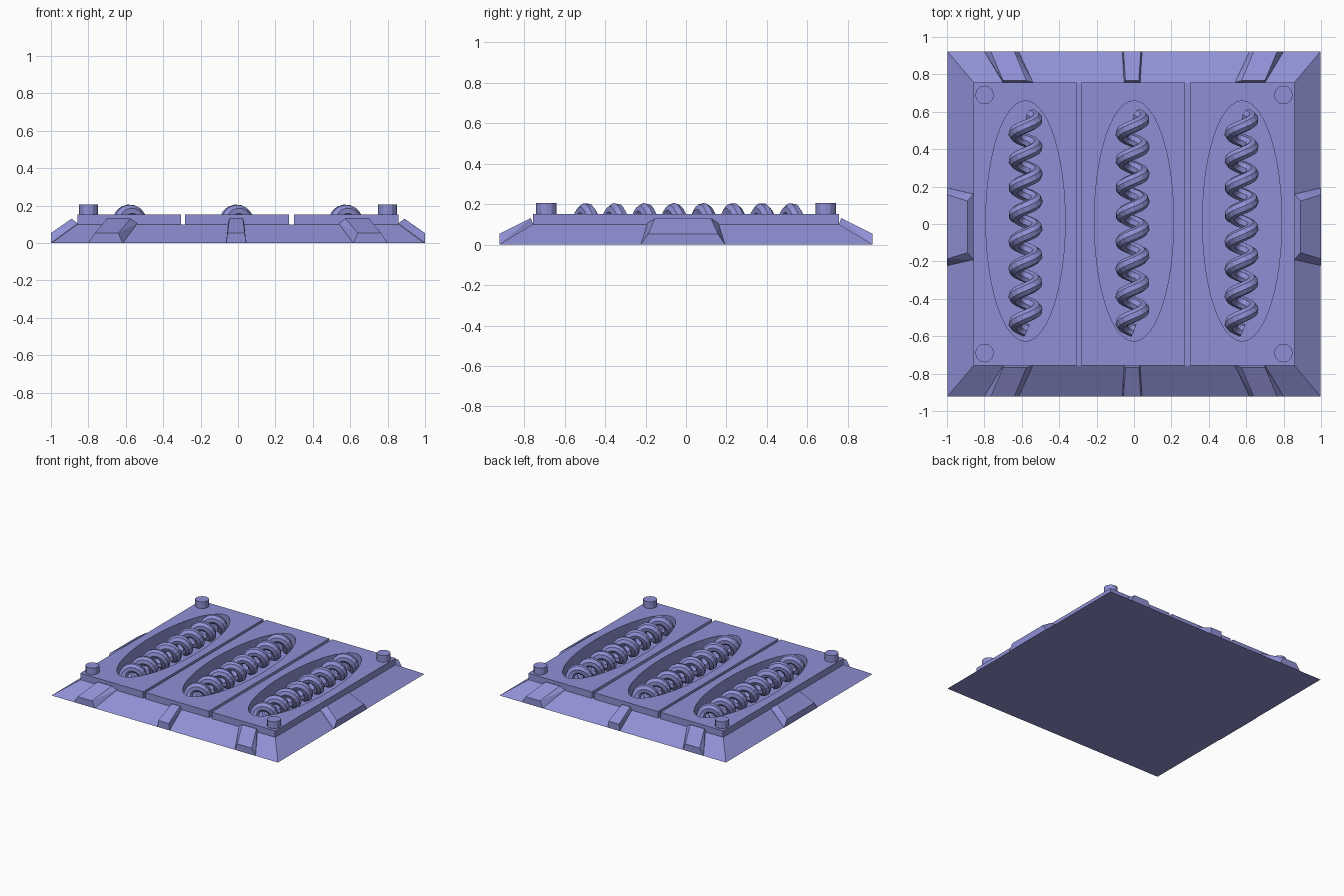
import bpy, bmesh, math

if "Cube" in bpy.data.objects:
    bpy.data.objects.remove(bpy.data.objects["Cube"])

TOP, DECK = 0.10, 0.152
BX, BY = 0.997, 0.922
DX, DY = 0.858, 0.757
TRAYS = (-0.58, 0.0, 0.578)
COILS = (-0.58, -0.008, 0.575)

paint = bpy.data.materials.new("blue_violet")
paint.diffuse_color = (0.275, 0.28, 0.66, 1)
paint.use_nodes = True
paint.node_tree.nodes["Principled BSDF"].inputs["Base Color"].default_value = paint.diffuse_color


def hull(name, pts):
    me = bpy.data.meshes.new(name)
    bm = bmesh.new()
    for p in pts:
        bm.verts.new(p)
    bmesh.ops.convex_hull(bm, input=bm.verts)
    bmesh.ops.dissolve_limit(bm, angle_limit=0.01, verts=bm.verts, edges=bm.edges)
    bmesh.ops.recalc_face_normals(bm, faces=bm.faces)
    bm.to_mesh(me)
    bm.free()
    me.materials.append(paint)
    ob = bpy.data.objects.new(name, me)
    bpy.context.collection.objects.link(ob)
    return ob


def cylinder(name, loc, rx, ry, height, sides):
    bpy.ops.mesh.primitive_cylinder_add(vertices=sides, radius=1, depth=1, location=loc)
    ob = bpy.context.object
    ob.name = name
    ob.scale = (rx, ry, height)
    bpy.ops.object.transform_apply(location=False, rotation=False, scale=True)
    ob.data.materials.append(paint)
    return ob


def cut(ob, cutters):
    bpy.context.view_layer.objects.active = ob
    for c in cutters:
        m = ob.modifiers.new("recess", 'BOOLEAN')
        m.object, m.operation, m.solver = c, 'DIFFERENCE', 'EXACT'
        bpy.ops.object.modifier_apply(modifier=m.name)


# Oval recess cutters
cutters = [cylinder("recess_cutter", (x, 0.016, 0.165), 0.212, 0.643, 0.30, 48) for x in TRAYS]

# Sloped base
base = hull("base", [(sx * x, sy * y, z) for x, y, z in ((BX, BY, 0), (DX, DY, TOP))
                     for sx in (-1, 1) for sy in (-1, 1)])
cut(base, cutters)

# Three deck panels with narrow gaps between them
for i, (a, b) in enumerate(((-DX, -0.305), (-0.283, 0.274), (0.299, DX))):
    panel = hull("deck_panel", [(x, y, z) for x in (a, b) for y in (-DY, DY) for z in (TOP, DECK)])
    cut(panel, [cutters[i]])

for c in cutters:
    bpy.data.objects.remove(c)

# Corner pegs
for sx in (-1, 1):
    for sy in (-1, 1):
        cylinder("corner_peg", (sx * 0.799, sy * 0.69, 0.175), 0.05, 0.05, 0.06, 12)


# Ribs on the sloping sides: spans along the edge at several levels
def rib(name, place, outer, inner, foot_low, foot_high, edge, deck, inset):
    levels = ((foot_low, edge, 0), (outer, edge, 0.053),
              (inner, inset, 0.13), (foot_high, deck, 0.105),
              (foot_high, deck - 0.03, 0.03))
    hull(name, [place(t, d, z) for span, d, z in levels for t in span])


for sy in (-1, 1):
    rib("middle_rib", lambda t, d, z: (t - 0.01, sy * d, z),
        (-0.046, 0.046), (-0.036, 0.036), (-0.053, 0.053), (-0.043, 0.043), BY, DY, 0.767)
    for sx in (-1, 1):
        rib("slanted_rib", lambda t, d, z: (sx * t, sy * d, z),
            (0.64, 0.765), (0.575, 0.70), (0.617, 0.80), (0.54, 0.70), BY, DY, 0.767)
for sx in (-1, 1):
    rib("side_rib", lambda t, d, z: (sx * d, t - 0.015, z),
        (-0.172, 0.172), (-0.138, 0.138), (-0.208, 0.208), (-0.175, 0.175), 1.0, DX, 0.89)

# Coils lying in the recesses
PITCH, R, TUBE, PEAK = 0.145, 0.056, 0.036, -0.494
STEPS = 16
for x in COILS:
    cu = bpy.data.curves.new("coil", 'CURVE')
    cu.dimensions = '3D'
    cu.bevel_depth = TUBE
    cu.bevel_resolution = 2
    cu.use_fill_caps = True
    cu.materials.append(paint)
    sp = cu.splines.new('POLY')
    n = int(7.95 * STEPS)
    sp.points.add(n)
    for i, p in enumerate(sp.points):
        turn = i / STEPS - 0.52
        a = turn * math.tau
        p.co = (x + R * math.sin(a), PEAK + PITCH * turn, 0.114 + R * math.cos(a), 1)
    sp.use_smooth = False
    ob = bpy.data.objects.new("coil", cu)
    bpy.context.collection.objects.link(ob)
